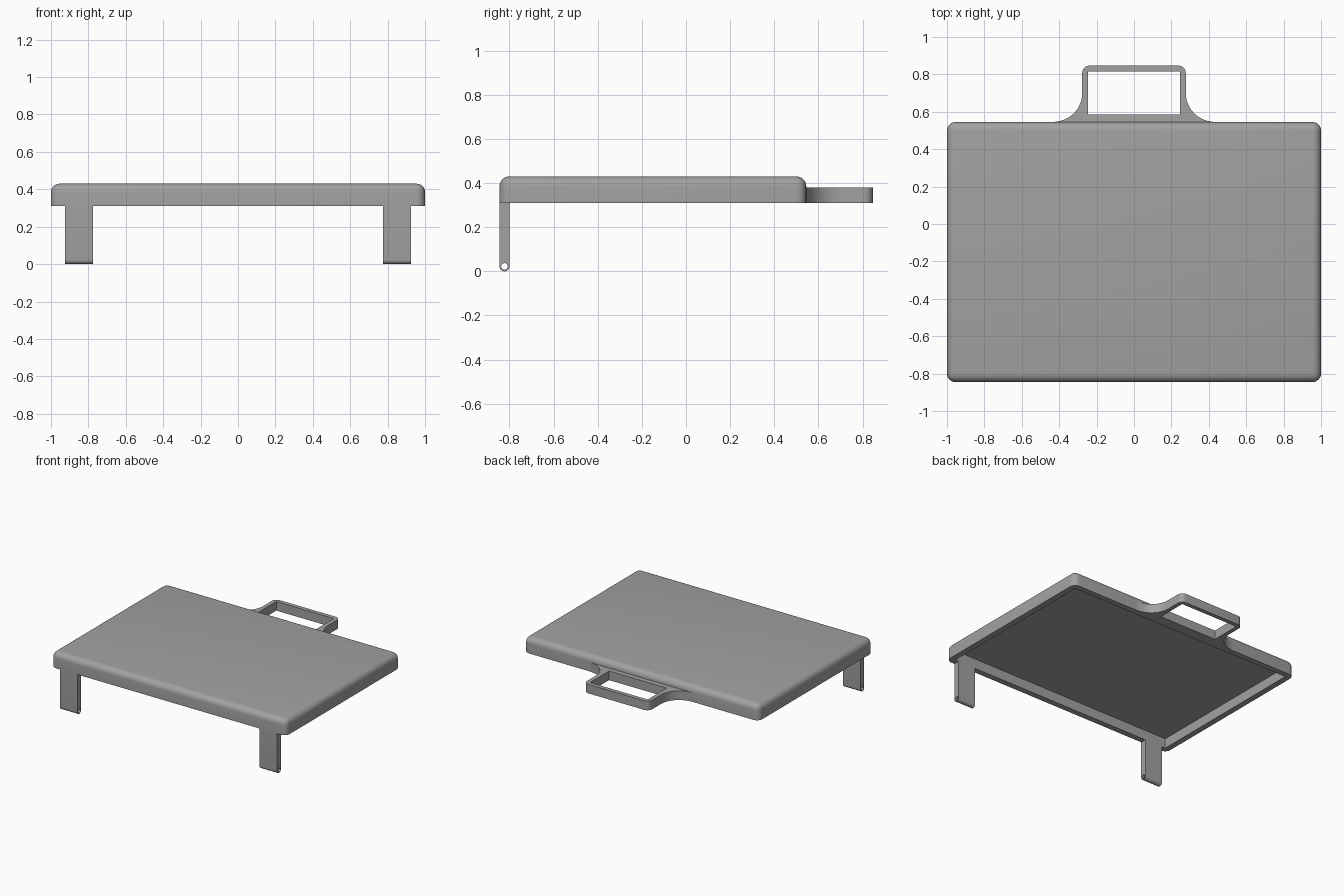
import bpy, bmesh, math
from mathutils import Matrix, Vector

if "Cube" in bpy.data.objects:
    bpy.data.objects.remove(bpy.data.objects["Cube"])

grey = bpy.data.materials.new("plain grey")
grey.diffuse_color = (0.36, 0.36, 0.36, 1)
grey.use_nodes = True
grey.node_tree.nodes["Principled BSDF"].inputs["Base Color"].default_value = grey.diffuse_color


def add_mesh(name, mesh):
    ob = bpy.data.objects.new(name, mesh)
    bpy.context.collection.objects.link(ob)
    mesh.materials.clear()
    mesh.materials.append(grey)
    return ob


def smooth(ob):
    bpy.ops.object.select_all(action='DESELECT')
    bpy.context.view_layer.objects.active = ob
    ob.select_set(True)
    bpy.ops.object.shade_smooth_by_angle(angle=math.radians(35))


def box(name, lo, hi, radius=0):
    """Box between two corners; radius rounds every edge except the bottom ones."""
    lo, hi = Vector(lo), Vector(hi)
    bm = bmesh.new()
    bmesh.ops.create_cube(bm, size=1)
    for v in bm.verts:
        v.co = (lo + hi) / 2 + v.co * (hi - lo)
    if radius:
        edges = [e for e in bm.edges if max(v.co.z for v in e.verts) > lo.z + 1e-4]
        bmesh.ops.bevel(bm, geom=edges, offset=radius, segments=6,
                        profile=0.5, affect='EDGES')
    mesh = bpy.data.meshes.new(name)
    bm.to_mesh(mesh)
    bm.free()
    return add_mesh(name, mesh)


def arc(cx, cy, r, a0, a1, n):
    return [(cx + r * math.cos(math.radians(a0 + (a1 - a0) * i / n)),
             cy + r * math.sin(math.radians(a0 + (a1 - a0) * i / n))) for i in range(n + 1)]


def prism(name, loops, depth, matrix):
    """Extrude a flat outline with holes, centred on its own plane."""
    cu = bpy.data.curves.new(name, 'CURVE')
    cu.dimensions, cu.fill_mode, cu.extrude = '2D', 'BOTH', depth / 2
    for pts in loops:
        sp = cu.splines.new('POLY')
        sp.points.add(len(pts) - 1)
        for p, co in zip(sp.points, pts):
            p.co = (*co, 0, 1)
        sp.use_cyclic_u = True
    tmp = bpy.data.objects.new(name + " outline", cu)
    bpy.context.collection.objects.link(tmp)
    dg = bpy.context.evaluated_depsgraph_get()
    mesh = bpy.data.meshes.new_from_object(tmp.evaluated_get(dg))
    bpy.data.objects.remove(tmp)
    bm = bmesh.new()
    bm.from_mesh(mesh)
    bmesh.ops.remove_doubles(bm, verts=bm.verts, dist=1e-5)
    bmesh.ops.transform(bm, matrix=matrix, verts=bm.verts)
    bmesh.ops.recalc_face_normals(bm, faces=bm.faces)
    bm.to_mesh(mesh)
    bm.free()
    ob = add_mesh(name, mesh)
    smooth(ob)
    return ob


BOTTOM, TOP, WALL = 0.31, 0.43, 0.045
FRONT, BACK = -0.845, 0.545

# Tray: rounded lid, hollow underneath
tray = box("tray", (-1, FRONT, BOTTOM), (1, BACK, TOP), 0.045)
cutter = box("cavity", (-1 + WALL, FRONT + WALL, BOTTOM - 0.1),
             (1 - WALL, BACK - WALL, TOP - 0.045))
mod = tray.modifiers.new("hollow", 'BOOLEAN')
mod.operation, mod.solver, mod.object = 'DIFFERENCE', 'EXACT', cutter
bpy.context.view_layer.objects.active = tray
bpy.ops.object.modifier_apply(modifier=mod.name)
bpy.data.objects.remove(cutter)
smooth(tray)

# Handle: flared outline with a rectangular grip opening
half = [(0.43, BACK)] + arc(0.43, 0.70, 0.153, 262, 180, 12) + arc(0.237, 0.807, 0.04, 0, 90, 6)
outline = half + [(-x, y) for x, y in reversed(half)]
window = [(-0.245, 0.585), (0.245, 0.585), (0.245, 0.815), (-0.245, 0.815)]
prism("handle", [outline, window], 0.07, Matrix.Translation((0, 0, BOTTOM + 0.035)))

# Legs: straps with a rounded, drilled foot
r = WALL / 2
profile = [(-r, BOTTOM)] + arc(0, r, r, 180, 360, 16) + [(r, BOTTOM)]
hole = arc(0, r, 0.015, 0, 345, 23)
for side, x in (("left", -0.85), ("right", 0.85)):
    turn = Matrix(((0, 0, 1, x), (1, 0, 0, FRONT + r), (0, 1, 0, 0), (0, 0, 0, 1)))
    prism(side + "_leg", [profile, hole], 0.15, turn)
